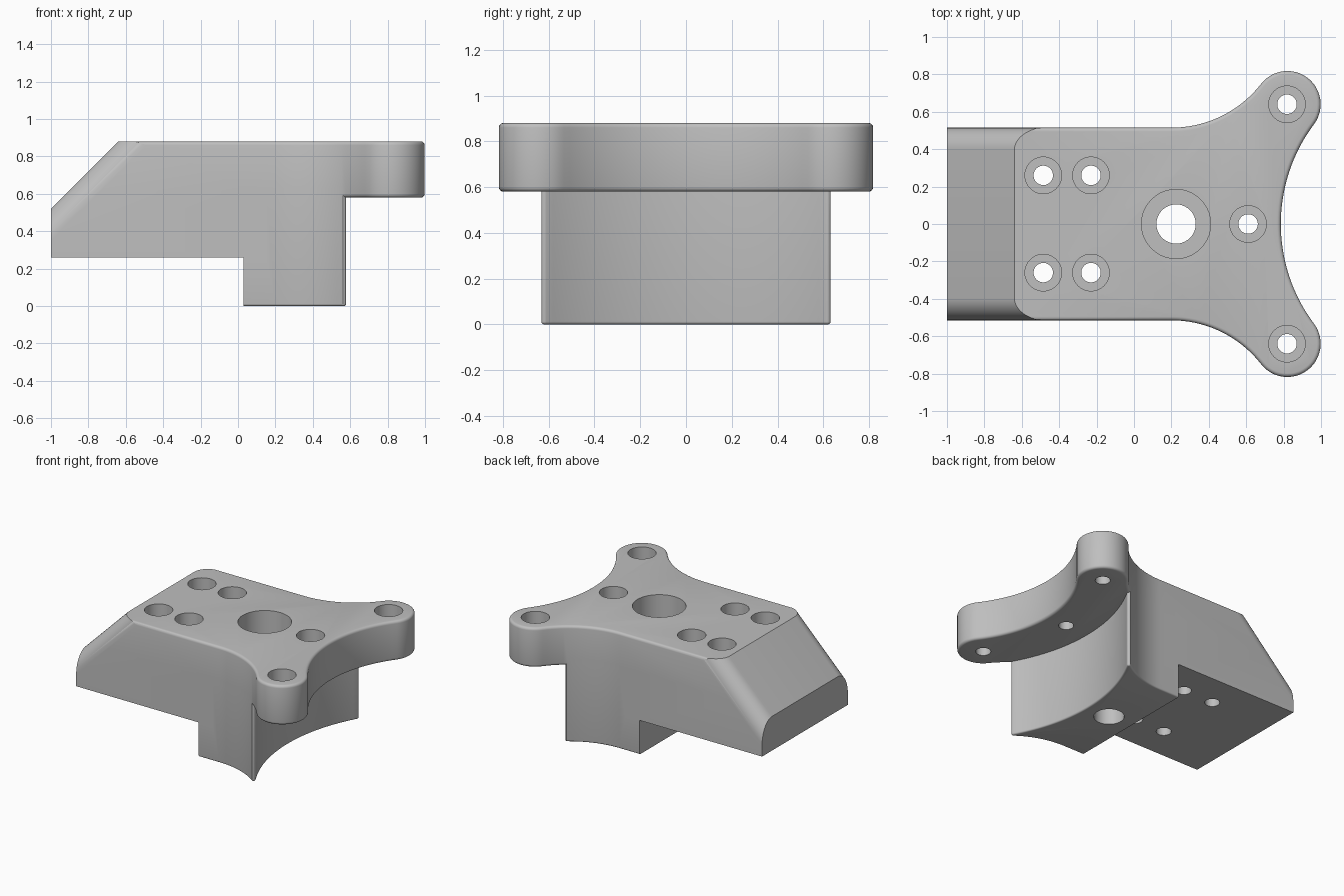
import bpy, bmesh, math
from mathutils import Matrix, Vector

if "Cube" in bpy.data.objects:
    bpy.data.objects.remove(bpy.data.objects["Cube"], do_unlink=True)

HALF = 0.515                      # half width of the body
TOP, FLANGE, TAIL = 0.88, 0.58, 0.26

grey = bpy.data.materials.new("light_grey")
grey.use_nodes = True
grey.diffuse_color = (0.52, 0.52, 0.52, 1)
grey.node_tree.nodes["Principled BSDF"].inputs["Base Color"].default_value = (0.52, 0.52, 0.52, 1)


def make_object(name, bm):
    bmesh.ops.recalc_face_normals(bm, faces=bm.faces[:])
    mesh = bpy.data.meshes.new(name)
    bm.to_mesh(mesh)
    bm.free()
    mesh.materials.append(grey)
    obj = bpy.data.objects.new(name, mesh)
    bpy.context.collection.objects.link(obj)
    return obj


def arc(cx, cy, r, start, end, n):
    """Points on an arc, angles in degrees."""
    out = []
    for i in range(n + 1):
        a = math.radians(start + (end - start) * i / n)
        out.append((cx + r * math.cos(a), cy + r * math.sin(a)))
    return out


def mirrored(half):
    """Close a half outline by mirroring it in y, dropping doubled points."""
    pts = []
    for p in half:
        if not pts or math.dist(p, pts[-1]) > 0.004:
            pts.append(p)
    return pts + [(x, -y) for x, y in reversed(pts) if abs(y) > 1e-6]


def prism(name, outline, low, high, matrix=Matrix(), round_rule=None, radius=0.02):
    """Extrude an outline; round the edges picked by round_rule."""
    bm = bmesh.new()
    rings = [[bm.verts.new((a, b, z)) for a, b in outline] for z in (low, high)]
    for ring in rings:
        bm.faces.new(ring)
    n = len(outline)
    for i in range(n):
        j = (i + 1) % n
        bm.faces.new((rings[0][i], rings[0][j], rings[1][j], rings[1][i]))
    bmesh.ops.recalc_face_normals(bm, faces=bm.faces[:])
    if round_rule:
        edges = [e for e in bm.edges if round_rule(e.verts[0].co, e.verts[1].co)]
        bmesh.ops.bevel(bm, geom=edges, offset=radius, offset_type='OFFSET', segments=4,
                        profile=0.5, affect='EDGES', clamp_overlap=False)
    bm.transform(matrix)
    return make_object(name, bm)


def combine(target, tool, operation):
    """Apply a boolean and remove the tool."""
    tool.hide_render = True
    mod = target.modifiers.new(operation, 'BOOLEAN')
    mod.operation, mod.solver, mod.object = operation, 'EXACT', tool
    bpy.context.view_layer.objects.active = target
    bpy.ops.object.modifier_apply(modifier=mod.name)
    bpy.data.objects.remove(tool, do_unlink=True)


# Shared side curve, running from the straight side out to the lug
side_inner = arc(0.2, 1.123, 0.608, -90, -54.35, 12)
side_outer = arc(0.2, 1.123, 0.608, -54.35, -37.9, 6)

# Top plate with two round lugs and a concave end
plate_half = ([(-1, HALF)] + side_inner + side_outer
              + arc(0.82, 0.64, 0.178, 142.1, -36.8, 24)
              + arc(1.675, 0, 0.89, 143.2, 180, 18))
body = prism("bracket_body", mirrored(plate_half), FLANGE, TOP,
             round_rule=lambda a, b: abs(a.z - b.z) < 1e-4)

# Lower block with a deeper concave end and thin rounded tips
block_half = ([(0.03, HALF)] + side_inner
              + arc(0.5633, 0.618, 0.015, 129, -31, 6)
              + arc(1.675, 0, 1.257, 151, 180, 20))
block = prism("lower_block", mirrored(block_half), 0, FLANGE + 0.05, radius=0.012,
              round_rule=lambda a, b: max(a.z, b.z) < 1e-4 and max(a.x, b.x) > 0.04)
combine(body, block, 'UNION')

# Tail under the plate
tail = prism("tail", mirrored([(-1, HALF), (0.15, HALF)]), TAIL, FLANGE + 0.04)
combine(body, tail, 'UNION')

# Sloped end with rounded long edges
R = 0.12
slope_half = [(0.7, 0.5), (0.7, -R)] + arc(HALF - R, -R, R, 0, 90, 10)
slope_outline = slope_half + [(-y, n) for y, n in reversed(slope_half)]
s = math.sqrt(0.5)
frame = Matrix(((0, -s, s, -1), (1, 0, 0, 0), (0, s, s, 0.52), (0, 0, 0, 1)))
combine(body, prism("slope_cutter", slope_outline, -0.5, 1.0, frame), 'DIFFERENCE')

# Counterbored through holes: x, y, inner radius, outer radius, depth
holes = [(0.225, 0, 0.105, 0.185, 0.3), (0.61, 0, 0.052, 0.098, 0.16)]
for side in (1, -1):
    for x, y in ((-0.485, 0.26), (-0.23, 0.26), (0.818, 0.64)):
        holes.append((x, side * y, 0.052, 0.098, 0.16))

bm = bmesh.new()
SIDES = 40
for x, y, inner, outer, depth in holes:
    rings = []
    for r, z in ((inner, -0.1), (inner, TOP - depth), (outer, TOP - depth), (outer, 1.0)):
        rings.append([bm.verts.new((px, py, z)) for px, py in arc(x, y, r, 0, 360, SIDES)[:-1]])
    bm.faces.new(rings[0])
    bm.faces.new(rings[-1])
    for a, b in zip(rings, rings[1:]):
        for i in range(SIDES):
            j = (i + 1) % SIDES
            bm.faces.new((a[i], a[j], b[j], b[i]))
combine(body, make_object("hole_cutter", bm), 'DIFFERENCE')

# Smooth curved walls, crisp corners
bpy.ops.object.select_all(action='DESELECT')
body.select_set(True)
bpy.context.view_layer.objects.active = body
bpy.ops.object.shade_smooth_by_angle(angle=math.radians(30))
